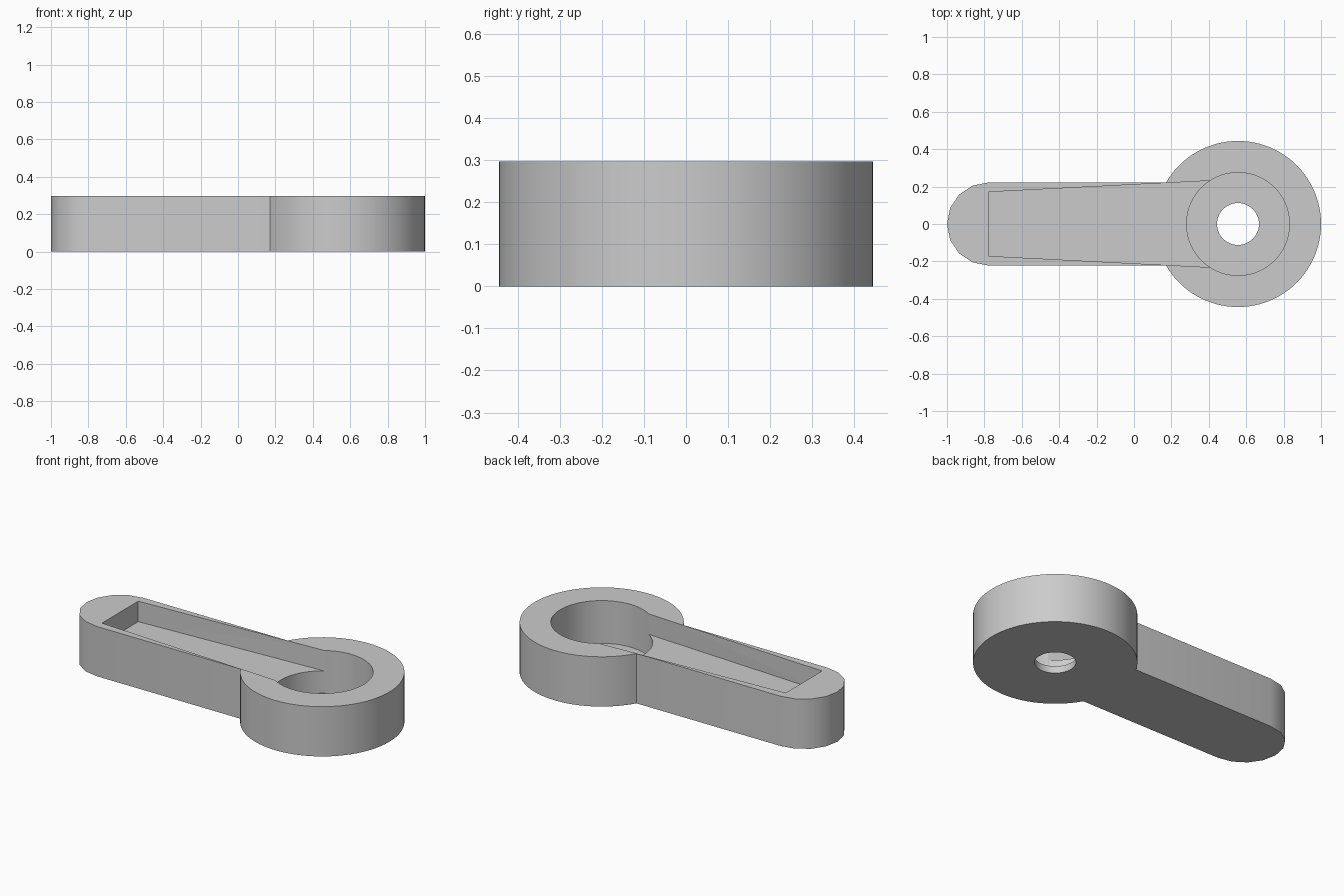
import bpy, bmesh
from math import radians, cos, sin, pi

if "Cube" in bpy.data.objects:
    bpy.data.objects.remove(bpy.data.objects["Cube"])

HEIGHT, HUB_X, TIP_X = 0.297, 0.556, -0.778
HUB_R, BORE_R, HOLE_R, ARM_R = 0.444, 0.275, 0.112, 0.222
BORE_FLOOR, SLOT_FLOOR = 0.042, 0.175

grey = bpy.data.materials.new("plain grey")
grey.use_nodes = True
colour = (0.6, 0.6, 0.6, 1)
grey.diffuse_color = colour
grey.node_tree.nodes["Principled BSDF"].inputs["Base Color"].default_value = colour


def arc(x, r, start, end, steps):
    angles = [start + (end - start) * i / steps for i in range(steps + 1)]
    return [(x + r * cos(a), r * sin(a)) for a in angles]


def prism(name, outline, z0, z1):
    """Extrude a flat outline between two heights."""
    bm = bmesh.new()
    face = bm.faces.new([bm.verts.new((x, y, z0)) for x, y in outline])
    top = bmesh.ops.extrude_face_region(bm, geom=[face])["geom"]
    verts = [v for v in top if isinstance(v, bmesh.types.BMVert)]
    bmesh.ops.translate(bm, verts=verts, vec=(0, 0, z1 - z0))
    bmesh.ops.recalc_face_normals(bm, faces=bm.faces)
    mesh = bpy.data.meshes.new(name)
    bm.to_mesh(mesh)
    bm.free()
    mesh.materials.append(grey)
    obj = bpy.data.objects.new(name, mesh)
    bpy.context.collection.objects.link(obj)
    return obj


def disc(name, r, z0, z1, sides=96):
    return prism(name, arc(HUB_X, r, 0, 2 * pi, sides)[:-1], z0, z1)


def combine(target, other, operation):
    mod = target.modifiers.new(other.name, "BOOLEAN")
    mod.operation, mod.object, mod.solver = operation, other, "EXACT"
    bpy.context.view_layer.objects.active = target
    bpy.ops.object.modifier_apply(modifier=mod.name)
    bpy.data.objects.remove(other)


# Round hub joined to an arm with a faceted round tip
lever = disc("lever_arm", HUB_R, 0, HEIGHT)
arm_outline = arc(TIP_X, ARM_R, pi / 2, 3 * pi / 2, 8) + [(HUB_X, -ARM_R), (HUB_X, ARM_R)]
combine(lever, prism("arm", arm_outline, 0, HEIGHT), "UNION")

# Tapered slot along the arm, wide bore in the hub, and a through hole
slot_outline = [(TIP_X, -0.171), (0.5, -0.236), (0.5, 0.236), (TIP_X, 0.171)]
combine(lever, prism("slot_cutter", slot_outline, SLOT_FLOOR, 1), "DIFFERENCE")
combine(lever, disc("bore_cutter", BORE_R, BORE_FLOOR, 1), "DIFFERENCE")
combine(lever, disc("hole_cutter", HOLE_R, -1, 1, 48), "DIFFERENCE")

# Smooth curved walls with crisp rims
bpy.ops.object.select_all(action="DESELECT")
lever.select_set(True)
bpy.context.view_layer.objects.active = lever
bpy.ops.object.shade_smooth_by_angle(angle=radians(30))
